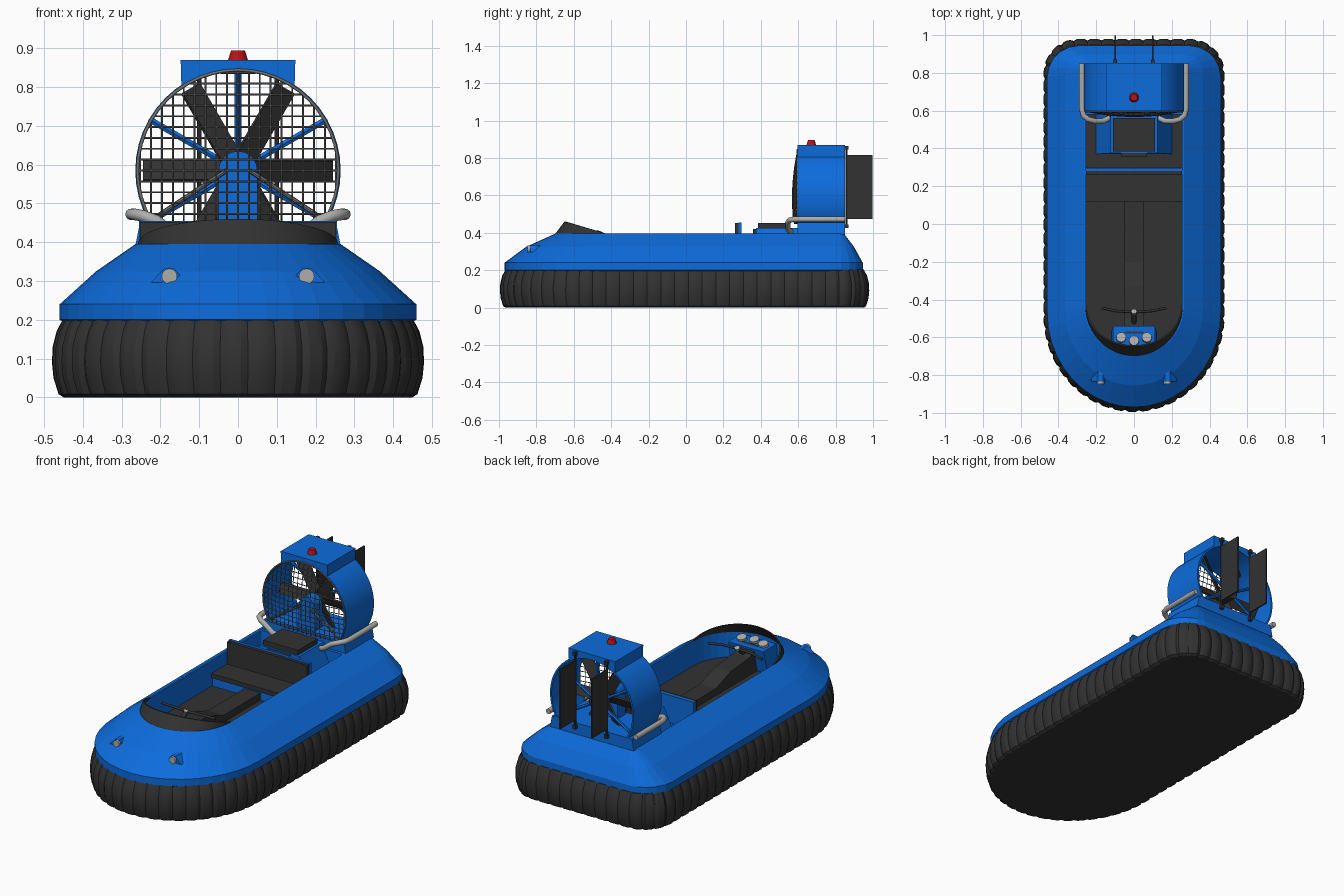
import bpy, bmesh, math
from mathutils import Vector, Matrix
from math import sin, cos, pi, radians, sqrt

if "Cube" in bpy.data.objects:
    bpy.data.objects.remove(bpy.data.objects["Cube"])

def mat(name, r, g, b):
    m = bpy.data.materials.new(name)
    m.diffuse_color = (r, g, b, 1)
    m.use_nodes = True
    m.node_tree.nodes["Principled BSDF"].inputs["Base Color"].default_value = m.diffuse_color
    return m

BLUE = mat("blue paint", 0.004, 0.15, 0.72)
DARK = mat("dark rubber", 0.032, 0.032, 0.032)
GREY = mat("light metal", 0.42, 0.42, 0.41)
WIRE = mat("wire grey", 0.16, 0.16, 0.16)
RED = mat("beacon red", 0.5, 0.006, 0.006)

def make(name, verts, faces, *mats, smooth=None):
    me = bpy.data.meshes.new(name)
    me.from_pydata([tuple(v) for v in verts], [], faces)
    bm = bmesh.new()
    bm.from_mesh(me)
    bmesh.ops.recalc_face_normals(bm, faces=bm.faces)
    bm.to_mesh(me)
    bm.free()
    ob = bpy.data.objects.new(name, me)
    bpy.context.collection.objects.link(ob)
    for m in mats:
        me.materials.append(m)
    if smooth:
        bpy.ops.object.select_all(action='DESELECT')
        ob.select_set(True)
        bpy.context.view_layer.objects.active = ob
        bpy.ops.object.shade_smooth_by_angle(angle=radians(smooth))
    return ob

def loft(name, rings, *mats, caps=True, smooth=None, closed=False):
    n, k = len(rings[0]), len(rings)
    faces = [(i * n + j, i * n + (j + 1) % n, (i + 1) % k * n + (j + 1) % n, (i + 1) % k * n + j)
             for i in range(k if closed else k - 1) for j in range(n)]
    if caps and not closed:
        faces += [tuple(range(n)), tuple(range((k - 1) * n, k * n))]
    return make(name, [p for r in rings for p in r], faces, *mats, smooth=smooth)

def prism(name, pts, lo, hi, m, axis='y'):
    f = (lambda a, b, t: (a, t, b)) if axis == 'y' else (lambda a, b, t: (t, a, b))
    return loft(name, [[f(a, b, t) for a, b in pts] for t in (lo, hi)], m)

def box(name, x, y, z, m, top=None):
    # top = (x range, y range) of a tapered upper face
    tx, ty = top or (x, y)
    q = lambda x, y, z: [(x[0], y[0], z), (x[1], y[0], z), (x[1], y[1], z), (x[0], y[1], z)]
    return loft(name, [q(x, y, z[0]), q(tx, ty, z[1])], m)

def rod(name, a, b, r, m, r2=None, n=12):
    a, b = Vector(a), Vector(b)
    q = (b - a).to_track_quat('Z', 'Y')
    ring = lambda c, r: [c + q @ Vector((r * cos(2 * pi * i / n), r * sin(2 * pi * i / n), 0)) for i in range(n)]
    return loft(name, [ring(a, r), ring(b, r if r2 is None else r2)], m, smooth=40)

def tubes(name, paths, r, m, res=0):
    cu = bpy.data.curves.new(name, 'CURVE')
    cu.dimensions = '3D'
    cu.bevel_depth, cu.bevel_resolution, cu.use_fill_caps = r, res, True
    for p in paths:
        s = cu.splines.new('POLY')
        s.points.add(len(p) - 1)
        for pt, c in zip(s.points, p):
            pt.co = (*c, 1)
    cu.materials.append(m)
    ob = bpy.data.objects.new(name, cu)
    bpy.context.collection.objects.link(ob)

def outline(hx, yf, y0, yb, r, n=20):
    # elliptical nose, straight sides, rounded rear corners
    pts = [Vector((-hx * cos(pi * i / n), y0 + (yf - y0) * sin(pi * i / n))) for i in range(n + 1)]
    for cx, a0 in ((hx - r, 0), (r - hx, pi / 2)):
        pts += [Vector((cx + r * cos(a0 + pi / 2 * i / 5), yb - r + r * sin(a0 + pi / 2 * i / 5))) for i in range(6)]
    return pts

# --- inflated skirt: outline resampled by length, pinched between lobes
path = outline(0.48, -0.995, -0.48, 0.98, 0.18, 48)
path.append(path[0])
cum = [0]
for a, b in zip(path, path[1:]):
    cum.append(cum[-1] + (b - a).length)
SEG, SUB = 72, 4
samples, k = [], 0
for i in range(SEG * SUB):
    d = cum[-1] * i / (SEG * SUB)
    while cum[k + 1] <= d:
        k += 1
    samples.append(path[k].lerp(path[k + 1], (d - cum[k]) / (cum[k + 1] - cum[k])))
rings = []
for z, inset in ((0, .03), (.008, .017), (.05, .004), (.09, 0), (.13, .002), (.17, .012), (.205, .03)):
    ring = []
    for i, p in enumerate(samples):
        t = (samples[(i + 1) % len(samples)] - samples[i - 1]).normalized()
        off = inset + (.008 if i % SUB == 0 else 0)
        ring.append((p.x - t.y * off, p.y + t.x * off, z))
    rings.append(ring)
loft("skirt", rings, DARK, smooth=25)

# --- hull shell with open cockpit
spec = [(.45, -.96, -.47, .935, .17, .195), (.46, -.97, -.47, .945, .17, .2), (.46, -.97, -.47, .945, .17, .24),
        (.366, -.855, -.45, .898, .10, .325), (.265, -.70, -.43, .845, .03, .395),
        (.255, -.69, -.43, .58, .01, .395), (.255, -.69, -.43, .58, .01, .25)]
hull = loft("hull", [[(p.x, p.y, s[5]) for p in outline(*s[:5])] for s in spec], BLUE, DARK)
for f in hull.data.polygons:   # cockpit floor
    if abs(f.center.z - .25) < .001 and abs(f.normal.z) > .9:
        f.material_index = 1

# --- windscreen: low leaning strip round the nose of the cockpit
N = 24
rings = [[], [], [], []]
for i in range(N + 1):
    a = pi * i / N
    t = sin(a)
    for ring, s, lean, z in zip(rings, (1, 1, .97, .97), (0, .05, .05, .005), (.393, .397 + .063 * t, .397 + .063 * t, .393)):
        ring.append((-.258 * s * cos(a), -.43 - .27 * s * t + lean * t, z))
sections = [[r[i] for r in rings] for i in range(N + 1)]
loft("windscreen", sections, DARK, smooth=30)

# --- dashboard, gauges, console, handlebar
box("dashboard", (-.12, .12), (-.57, -.66), (.25, .385), BLUE, top=((-.11, .11), (-.54, -.66)))
for x, y in ((-.068, -.605), (0, -.622), (.068, -.605)):
    rod("gauge", (x, y, .38), (x, y + .006, .402), .026, GREY, n=16)
prism("console", [(.13, .25), (.13, .29), (-.2, .29), (-.33, .335), (-.5, .35), (-.58, .39), (-.58, .25)], -.05, .05, DARK, 'x')
rod("steering_column", (0, -.53, .35), (0, -.465, .402), .012, DARK)
rod("steering_cap", (0, -.468, .398), (0, -.462, .41), .014, GREY)
tubes("handlebar", [[(-.17, -.445, .395), (-.1, -.46, .402), (0, -.467, .402), (.1, -.46, .402), (.17, -.445, .395)]], .007, DARK, 2)

# --- seat
box("seat_base", (-.253, .253), (.13, .3), (.25, .3), BLUE)
box("seat_cushion", (-.253, .253), (.12, .27), (.3, .325), DARK)
box("backrest", (-.253, .253), (.262, .28), (.32, .452), DARK)
box("backrest_panel", (-.256, .256), (.28, .297), (.25, .455), BLUE)

# --- engine cover
box("engine_cover", (-.2, .2), (.37, .6), (.25, .425), BLUE, top=((-.125, .125), (.375, .6)))
box("engine_box", (-.11, .11), (.385, .56), (.42, .453), DARK)
box("engine_latch", (-.07, .07), (.357, .385), (.385, .42), DARK)

# --- duct, its base and the crown box
CZ, R = .585, .265
def circle(r, y, n=48):
    return [(r * cos(2 * pi * i / n), y, CZ + r * sin(2 * pi * i / n)) for i in range(n)]
loft("fan_duct", [circle(R, .597), circle(R, .85), circle(R - .01, .85), circle(R - .01, .597)], BLUE, closed=True, smooth=30)
box("duct_base", (-.265, .265), (.597, .85), (.39, .455), BLUE, top=((-.252, .252), (.597, .85)))
arc = [(R * .985 * cos(radians(a)), CZ + R * .985 * sin(radians(a))) for a in range(56, 125, 4)]
prism("crown_box", [(.148, .87)] + arc + [(-.148, .87)], .597, .85, BLUE)
rod("beacon", (0, .67, .868), (0, .67, .895), .026, RED, r2=.018, n=12)

# --- fan: column, hub, blades, struts
col = [(-.05, .44), (.05, .44)] + [(.05 * cos(pi * i / 10), CZ + .05 * sin(pi * i / 10)) for i in range(11)]
prism("hub_column", col, .62, .69, BLUE)
rod("fan_hub", (0, .69, CZ), (0, .82, CZ), .04, DARK, n=20)
for i in range(6):
    blade = box("fan_blade", (.03, .245), (-.005, .005), (-.03, .03), DARK)
    blade.data.transform(Matrix.Translation((0, .735, CZ)) @ Matrix.Rotation(pi / 3 * i, 4, 'Y') @ Matrix.Rotation(radians(30), 4, 'X'))
for a in (30, 90, 150, 210, 330):
    c, s = cos(radians(a)), sin(radians(a))
    rod("strut", (0, .80, CZ), (.258 * c, .80, CZ + .258 * s), .009, BLUE, n=6)
for s in (-1, 1):
    rod("brace", (.03 * s, .61, CZ), (.222 * s, .605, .458), .006, WIRE, n=8)

# --- domed wire guard
def wire(u, vertical):
    h = sqrt(.256 ** 2 - u * u)
    pts = []
    for i in range(11):
        v = -h + 2 * h * i / 10
        x, z = (u, v) if vertical else (v, u)
        y = .597 - .028 * (1 - (x * x + z * z) / .256 ** 2)
        pts.append((x, y, max(CZ + z, .45)))
    return pts
wires = [wire(.028 * i, v) for v in (True, False) for i in range(-9, 10) if v or i > -5]
tubes("fan_guard", wires, .0024, WIRE)
tubes("guard_rim", [[(.259 * cos(a * pi / 24), .595, max(.45, CZ + .259 * sin(a * pi / 24))) for a in range(49)]], .004, WIRE)

for s in (-1, 1):
    # --- rudders on posts
    x = .1 * s
    box("rudder", (x - .004, x + .004), (.855, .997), (.475, .815), DARK)
    rod("rudder_post", (x, .858, .425), (x, .858, .865), .006, DARK, n=8)
    for z in (.435, .855):
        box("rudder_bracket", (x - .009, x + .009), (.84, .87), (z - .01, z + .01), DARK)
    # --- exhaust pipes
    tubes("exhaust_pipe", [[(.12 * s, .565, .40), (.165 * s, .545, .42), (.21 * s, .545, .455), (.245 * s, .555, .468),
                            (.268 * s, .575, .472), (.276 * s, .61, .472), (.276 * s, .85, .472)]], .015, GREY, 3)
    # --- headlights in small fairings
    prism("headlight_fairing", [(.135 * s, .296), (.225 * s, .296), (.19 * s, .333), (.165 * s, .333)], -.835, -.76, BLUE)
    rod("headlight", (.177 * s, -.79, .312), (.177 * s, -.848, .312), .02, GREY, n=16)
